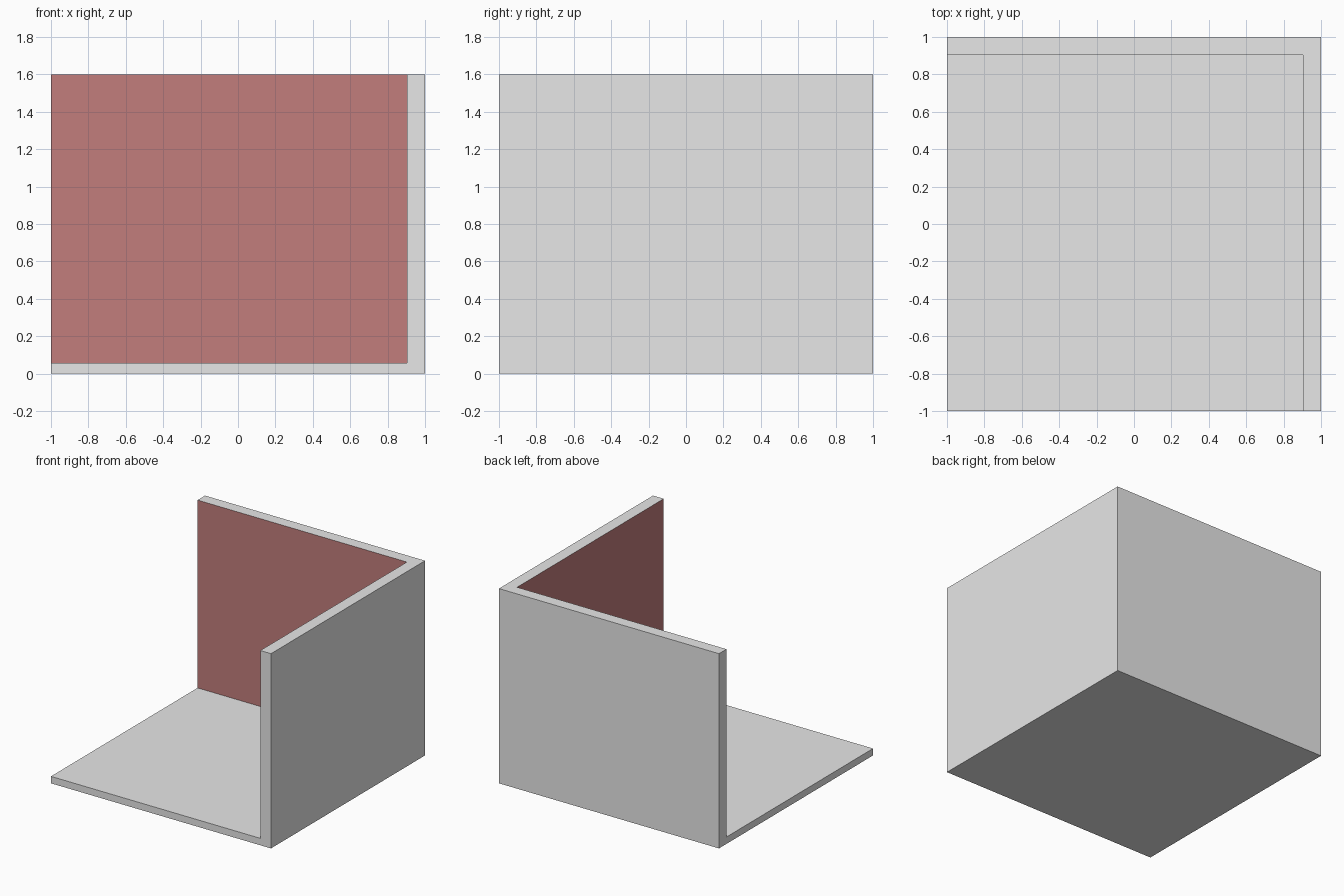
import bpy

if "Cube" in bpy.data.objects:
    bpy.data.objects.remove(bpy.data.objects["Cube"])

WALL = 0.097    # wall thickness
FLOOR = 0.057   # floor thickness
HEIGHT = 1.6


def material(name, colour):
    mat = bpy.data.materials.new(name)
    mat.diffuse_color = (*colour, 1)
    mat.use_nodes = True
    mat.node_tree.nodes["Principled BSDF"].inputs["Base Color"].default_value = mat.diffuse_color
    return mat


def box(name, lo, hi):
    bpy.ops.mesh.primitive_cube_add(size=1)
    obj = bpy.context.object
    obj.name = name
    for v in obj.data.vertices:
        v.co = [lo[i] if v.co[i] < 0 else hi[i] for i in range(3)]
    return obj


plaster = material("light grey", (0.8, 0.8, 0.8))
paint = material("dusty red", (0.54, 0.207, 0.203))

# Solid block and the open interior cut out of it
room = box("room_corner", (-1, -1, 0), (1, 1, HEIGHT))
cutter = box("interior_cutter", (-2, -2, FLOOR), (1 - WALL, 1 - WALL, HEIGHT + 1))
cutter.hide_render = True

cut = room.modifiers.new("interior", 'BOOLEAN')
cut.operation = 'DIFFERENCE'
cut.solver = 'EXACT'
cut.object = cutter
bpy.context.view_layer.objects.active = room
bpy.ops.object.modifier_apply(modifier=cut.name)
bpy.data.objects.remove(cutter)

# Inner wall faces are painted, everything else is plain
room.data.materials.clear()
room.data.materials.append(plaster)
room.data.materials.append(paint)
for face in room.data.polygons:
    n, c = face.normal, face.center
    inner = (n.x < -0.9 and c.x > 0.5) or (n.y < -0.9 and c.y > 0.5)
    face.material_index = 1 if inner else 0
